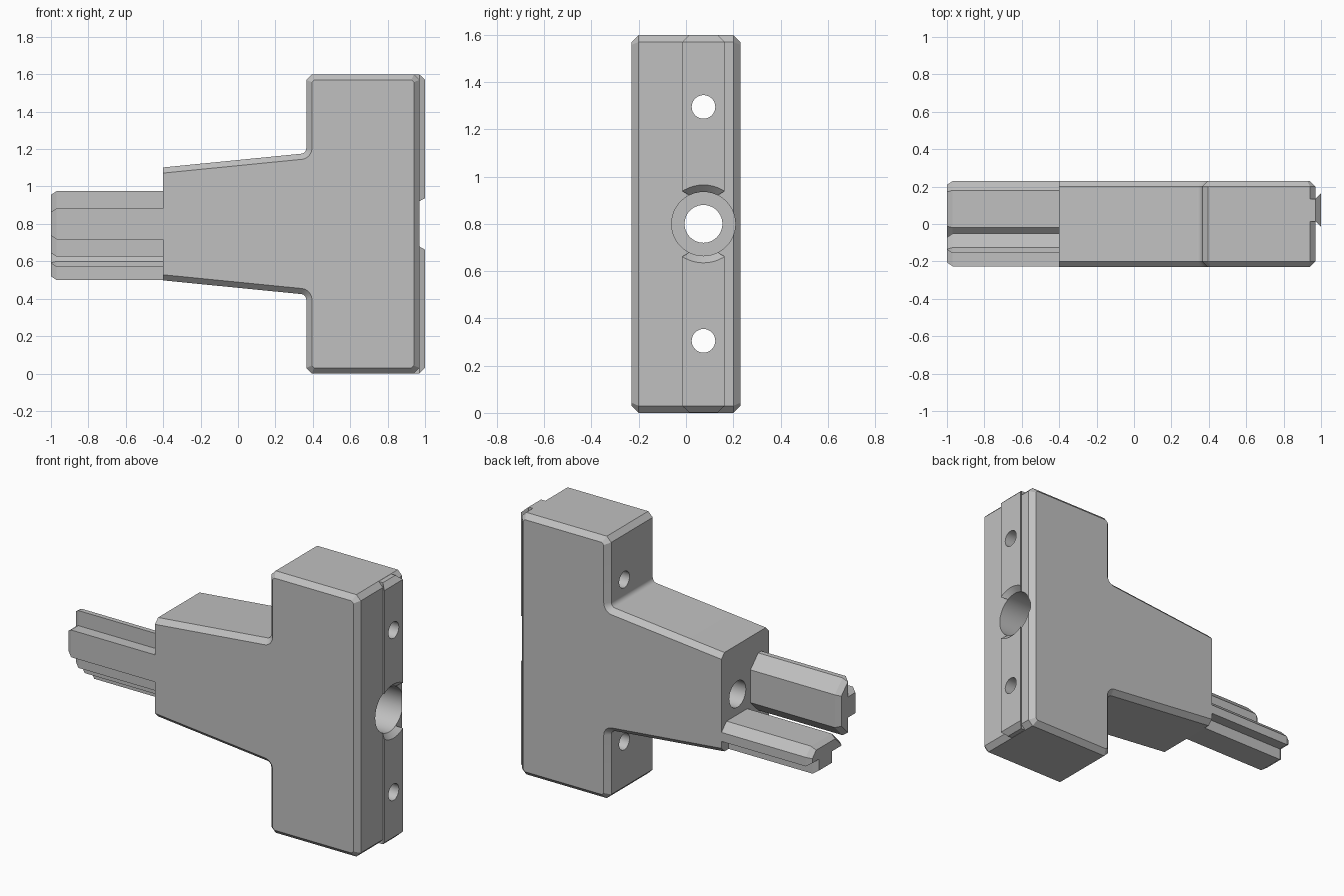
import bpy, bmesh, math
from mathutils import Vector

if "Cube" in bpy.data.objects:
    bpy.data.objects.remove(bpy.data.objects["Cube"], do_unlink=True)

HALF_Y, BEVEL = 0.23, 0.03
HOLE_Y, MID_Z = 0.074, 0.8

grey = bpy.data.materials.new("light grey plastic")
grey.use_nodes = True
colour = (0.53, 0.53, 0.53, 1)
grey.diffuse_color = colour
grey.node_tree.nodes["Principled BSDF"].inputs["Base Color"].default_value = colour


def loft(name, rings):
    """Solid skinned through rings of equal point count, capped at both ends."""
    bm = bmesh.new()
    loops = [[bm.verts.new(p) for p in ring] for ring in rings]
    n = len(loops[0])
    for a, b in zip(loops, loops[1:]):
        for i in range(n):
            j = (i + 1) % n
            bm.faces.new((a[i], a[j], b[j], b[i]))
    bm.faces.new(loops[0])
    bm.faces.new(loops[-1])
    bmesh.ops.recalc_face_normals(bm, faces=bm.faces)
    mesh = bpy.data.meshes.new(name)
    bm.to_mesh(mesh)
    bm.free()
    obj = bpy.data.objects.new(name, mesh)
    bpy.context.collection.objects.link(obj)
    mesh.materials.append(grey)
    return obj


def inset(points, dists):
    """Move each edge of a counter-clockwise outline inward by its distance."""
    pts = [Vector(p) for p in points]
    normals = []
    for i, p in enumerate(pts):
        e = (pts[(i + 1) % len(pts)] - p).normalized()
        normals.append(Vector((-e.y, e.x)))
    out = []
    for i, p in enumerate(pts):
        a, b = normals[i - 1], normals[i]
        da, db = dists[i - 1], dists[i]
        det = a.x * b.y - a.y * b.x
        out.append((p.x + (da * b.y - db * a.y) / det,
                    p.y + (a.x * db - b.x * da) / det))
    return out


def revolve_x(name, y, z, steps, sides=48):
    """Turned solid along x from (x, radius) steps."""
    angles = [2 * math.pi * i / sides for i in range(sides)]
    return loft(name, [[(x, y + r * math.cos(t), z + r * math.sin(t)) for t in angles]
                       for x, r in steps])


def combine(target, other, operation):
    mod = target.modifiers.new(operation, "BOOLEAN")
    mod.operation, mod.solver, mod.object = operation, "EXACT", other
    bpy.context.view_layer.objects.active = target
    bpy.ops.object.modifier_apply(modifier=mod.name)
    bpy.data.objects.remove(other, do_unlink=True)


# T-shaped body: tapered neck, fillet and block, mirrored top to bottom
lower = [(-0.4, 0.498)]
for i in range(9):
    t = math.radians(84.4 * (1 - i / 8))
    lower.append((0.335 + 0.03 * math.cos(t), 0.395 + 0.03 * math.sin(t)))
lower += [(0.365, BEVEL), (0.395, 0), (0.94, 0), (0.97, BEVEL)]
outline = lower + [(x, 2 * MID_Z - z) for x, z in reversed(lower)]
# the neck's end stays square
small = inset(outline, [BEVEL] * (len(outline) - 1) + [0])
sections = [(small, -HALF_Y), (outline, BEVEL - HALF_Y),
            (outline, HALF_Y - BEVEL), (small, HALF_Y)]
body = loft("body", [[(x, y, z) for x, z in shape] for shape, y in sections])

# Dovetail rail along the block
rail = loft("rail", [
    [(x, HOLE_Y + sy * w, MID_Z + sz * h)
     for sy, sz in ((-1, -1), (1, -1), (1, 1), (-1, 1))]
    for x, w, h in ((0.9, 0.06, 0.799), (0.97, 0.06, 0.799), (1, 0.09, 0.77))])
combine(body, rail, "UNION")

# Stepped bolt bore and two screw holes
bore = revolve_x("bore", HOLE_Y, MID_Z,
                 [(-0.5, 0.08), (0, 0.08), (0, 0.135), (0.97, 0.135), (1.01, 0.175)])
combine(body, bore, "DIFFERENCE")
for z in (0.305, 1.295):
    drill = revolve_x("drill", HOLE_Y, z, [(0.3, 0.05), (1.05, 0.05)], 32)
    combine(body, drill, "DIFFERENCE")


def slot_tab(name, section):
    """Tongue with a bevelled tip, from a (y, z) outline."""
    tip = inset(section, [0.02] * len(section))
    return loft(name, [[(x, y, z) for y, z in shape] for shape, x in
                       ((section, -0.395), (section, -0.97), (tip, -1))])


# Half of a slot tongue: (distance from centre line, depth from outer face)
half = [(0.083, 0), (0.083, 0.07), (0.175, 0.07), (0.175, 0.1), (0.1, 0.175)]
tongue = half + [(-w, d) for w, d in reversed(half)]
front_tab = slot_tab("front_tab", [(d - 0.226, MID_Z - w) for w, d in tongue])

# The lower tongue is trimmed flush with the back of the body
edge = HALF_Y - 0.001
flush = edge - 0.08
trimmed = half[:2] + [(flush, 0.07), (flush, 0.125), (0.1, 0.175)]
trimmed += [(-w, d) for w, d in reversed(half)]
lower_tab = slot_tab("lower_tab", [(0.08 + w, 0.5 + d) for w, d in trimmed])

# Smooth the round surfaces, keep the bevels crisp
bpy.ops.object.select_all(action="DESELECT")
for obj in (body, front_tab, lower_tab):
    obj.select_set(True)
bpy.context.view_layer.objects.active = body
bpy.ops.object.shade_smooth_by_angle(angle=math.radians(20))
